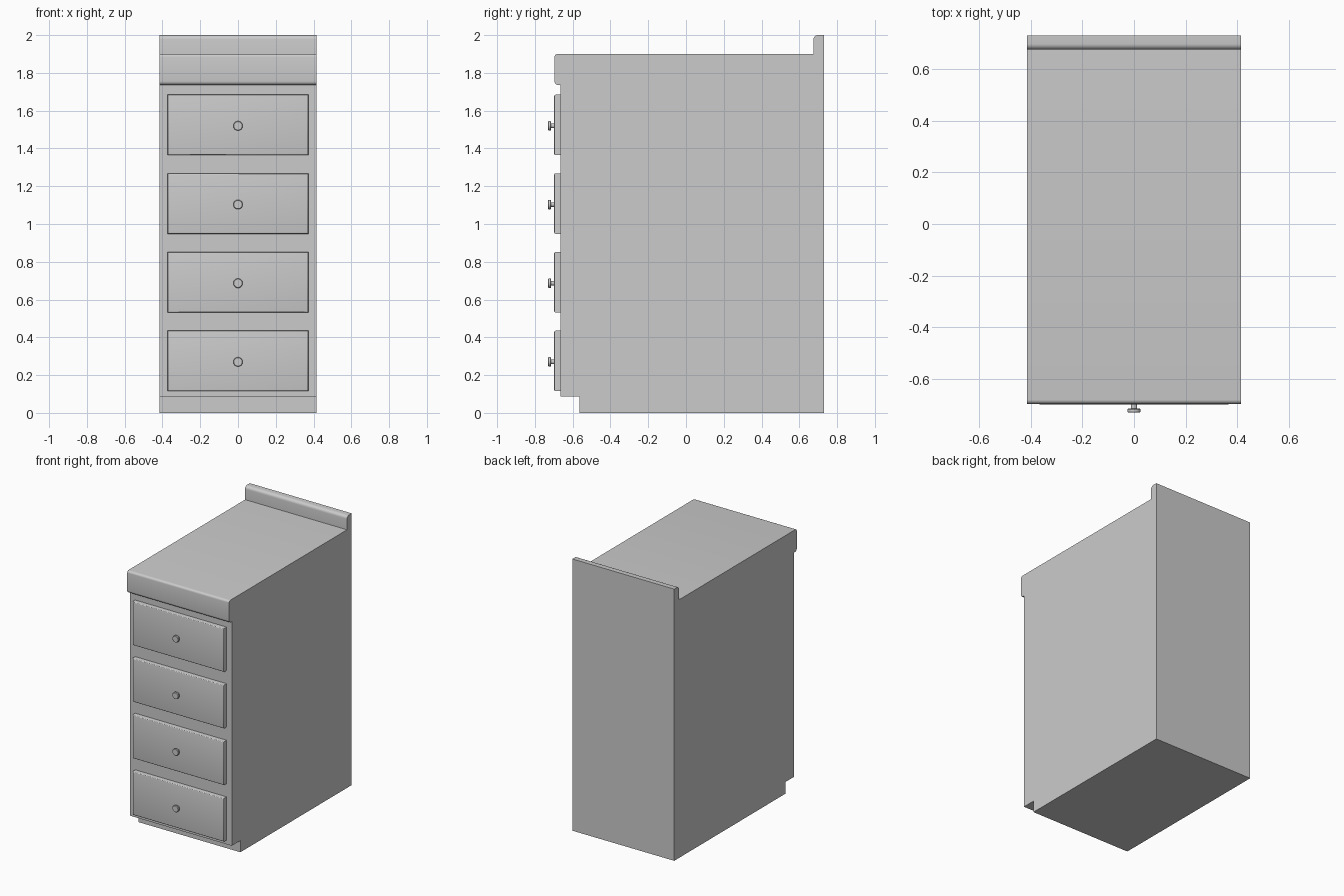
import bpy, bmesh, math

if "Cube" in bpy.data.objects:
    bpy.data.objects.remove(bpy.data.objects["Cube"])

HALF_W = 0.415      # half width of the cabinet
FRONT = -0.665      # front face of the carcass


def add_object(name, bm, smooth=True):
    bmesh.ops.recalc_face_normals(bm, faces=bm.faces[:])
    me = bpy.data.meshes.new(name)
    bm.to_mesh(me)
    bm.free()
    ob = bpy.data.objects.new(name, me)
    bpy.context.collection.objects.link(ob)
    if smooth:
        bpy.ops.object.select_all(action='DESELECT')
        ob.select_set(True)
        bpy.context.view_layer.objects.active = ob
        bpy.ops.object.shade_smooth_by_angle(angle=math.radians(35))
    return ob


def arc(cy, cz, r, a0, a1, n=5):
    return [(cy + r * math.cos(math.radians(a0 + (a1 - a0) * i / n)),
             cz + r * math.sin(math.radians(a0 + (a1 - a0) * i / n)))
            for i in range(n + 1)]


# Cabinet body: one side profile (y, z) with toe kick, worktop lip and splashback
profile = [(0.73, 0), (0.73, 2.0)]
profile += arc(0.697, 1.978, 0.022, 90, 180)
profile += [(0.675, 1.90)]
profile += arc(-0.68, 1.884, 0.016, 90, 180)
profile += arc(-0.676, 1.756, 0.02, 180, 270)
profile += [(FRONT, 1.736), (FRONT, 0.086), (-0.565, 0.086), (-0.565, 0)]
bm = bmesh.new()
face = bm.faces.new([bm.verts.new((-HALF_W, y, z)) for y, z in profile])
res = bmesh.ops.extrude_face_region(bm, geom=[face])
verts = [v for v in res['geom'] if isinstance(v, bmesh.types.BMVert)]
bmesh.ops.translate(bm, verts=verts, vec=(2 * HALF_W, 0, 0))
add_object("cabinet_body", bm)


def drawer_front(name, z):
    # Slab with its front edges rounded over
    y0, y1 = -0.698, FRONT + 0.002
    bm = bmesh.new()
    bmesh.ops.create_cube(bm, size=1)
    for v in bm.verts:
        v.co = (v.co.x * 0.744, y0 if v.co.y < 0 else y1, z + v.co.z * 0.32)
    edges = [e for e in bm.edges if all(v.co.y < y0 + 0.001 for v in e.verts)]
    bmesh.ops.bevel(bm, geom=edges, offset=0.008, segments=3, profile=0.5,
                    affect='EDGES')
    add_object(name, bm)


def knob(name, z):
    # Lathe outline (radius, y): thin stem and a flat round head
    outline = [(0.012, -0.694), (0.012, -0.714), (0.022, -0.714),
               (0.025, -0.717), (0.025, -0.727), (0.022, -0.73)]
    n = 24
    bm = bmesh.new()
    rings = [[bm.verts.new((r * math.cos(2 * math.pi * i / n), y,
                            z + r * math.sin(2 * math.pi * i / n)))
              for i in range(n)] for r, y in outline]
    for a, b in zip(rings, rings[1:]):
        for i in range(n):
            j = (i + 1) % n
            bm.faces.new((a[i], a[j], b[j], b[i]))
    bm.faces.new(rings[0])
    bm.faces.new(rings[-1])
    add_object(name, bm)


# Four drawers, bottom to top
for i in range(4):
    z = 0.275 + i * 0.4165
    drawer_front(f"drawer_front_{i + 1}", z)
    knob(f"drawer_knob_{i + 1}", z - 0.005)
